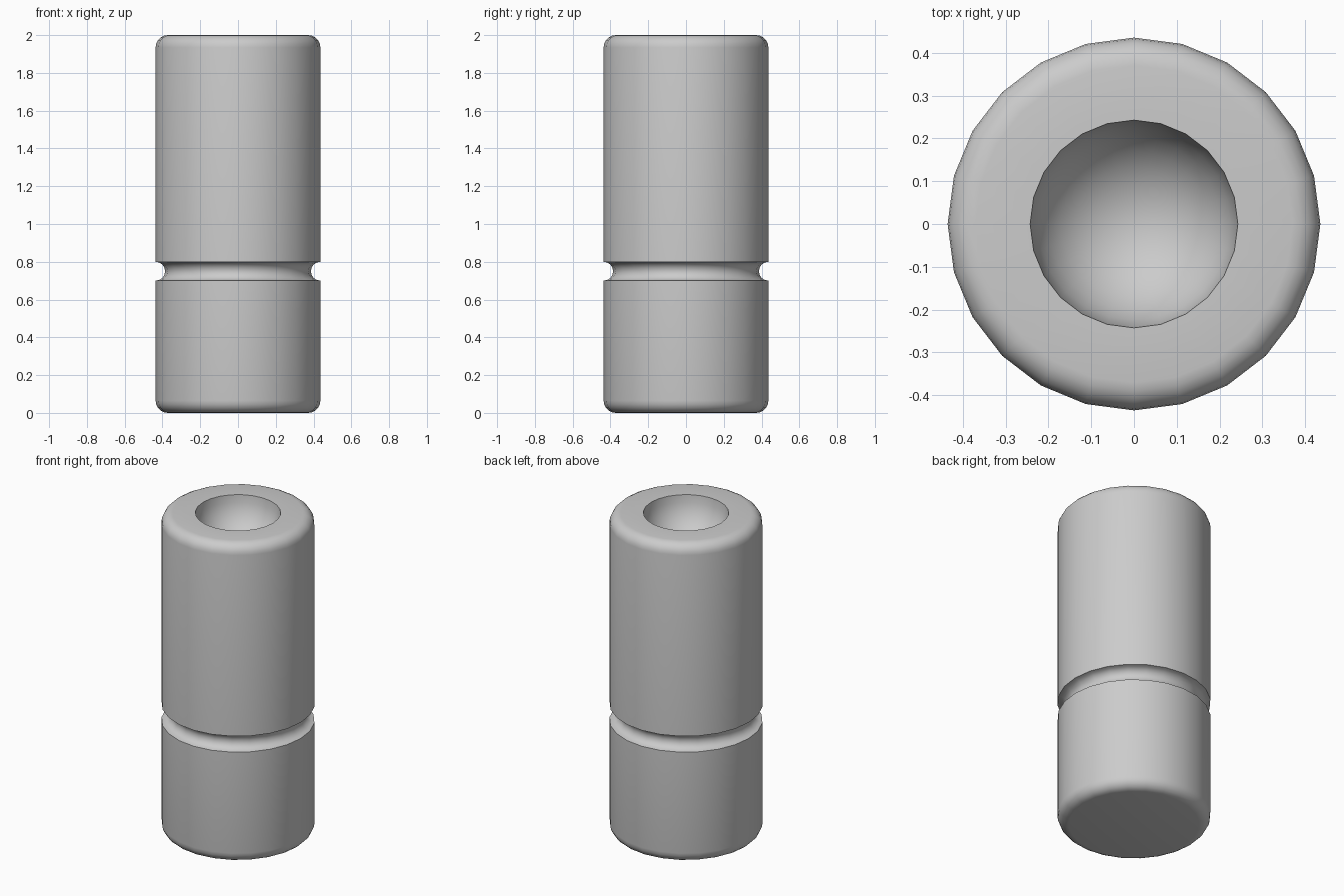
import bpy, bmesh
from math import sin, cos, pi, radians

if "Cube" in bpy.data.objects:
    bpy.data.objects.remove(bpy.data.objects["Cube"])

R, H = 0.436, 2.0        # body radius and height
FIL = 0.065              # corner rounding
GROOVE_Z, GROOVE_R = 0.75, 0.05
BOWL_R = 0.243
SIDES = 24


def arc(cx, cz, r, a0, a1, n):
    """Points (radius, z) along an arc, angles in degrees."""
    return [(cx + r * cos(radians(a0 + (a1 - a0) * i / n)),
             cz + r * sin(radians(a0 + (a1 - a0) * i / n))) for i in range(n + 1)]


# Half profile from bottom centre, up the side, down into the bowl
profile = [(0, 0)]
profile += arc(R - FIL, FIL, FIL, -90, 0, 5)
profile += arc(R, GROOVE_Z, GROOVE_R, 270, 90, 8)
profile += arc(R - FIL, H - FIL, FIL, 0, 90, 5)
profile += arc(0, H, BOWL_R, 0, -90, 8)

# Revolve the profile
bm = bmesh.new()
verts = [bm.verts.new((r, 0, z)) for r, z in profile]
edges = [bm.edges.new(p) for p in zip(verts, verts[1:])]
bmesh.ops.spin(bm, geom=verts + edges, cent=(0, 0, 0), axis=(0, 0, 1),
               angle=2 * pi, steps=SIDES, use_merge=False)
bmesh.ops.remove_doubles(bm, verts=bm.verts, dist=0.0005)
bmesh.ops.recalc_face_normals(bm, faces=bm.faces)

mesh = bpy.data.meshes.new("grooved_cylinder")
bm.to_mesh(mesh)
bm.free()
body = bpy.data.objects.new("grooved_cylinder", mesh)
bpy.context.collection.objects.link(body)

# Smooth shading with sharp groove and bowl rims
bpy.context.view_layer.objects.active = body
body.select_set(True)
bpy.ops.object.shade_smooth_by_angle(angle=radians(40))
